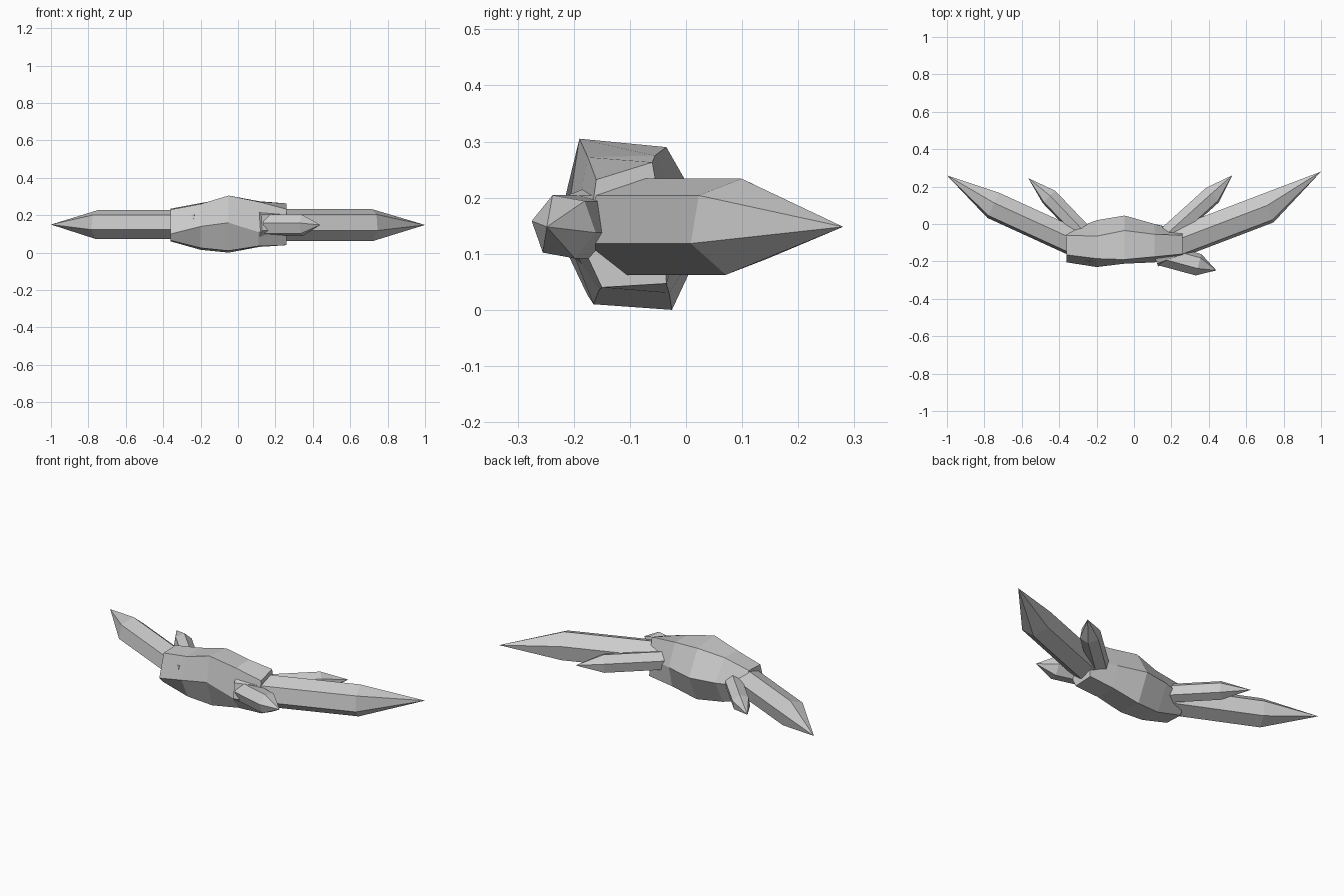
import bpy, bmesh, math
from mathutils import Vector

if "Cube" in bpy.data.objects:
    bpy.data.objects.remove(bpy.data.objects["Cube"], do_unlink=True)

stone = bpy.data.materials.new("pale grey stone")
stone.use_nodes = True
colour = (0.6, 0.6, 0.6, 1)
stone.diffuse_color = colour
stone.node_tree.nodes["Principled BSDF"].inputs["Base Color"].default_value = colour


def finish(name, bm):
    bmesh.ops.recalc_face_normals(bm, faces=bm.faces)
    mesh = bpy.data.meshes.new(name)
    bm.to_mesh(mesh)
    bm.free()
    mesh.materials.append(stone)
    bpy.context.collection.objects.link(bpy.data.objects.new(name, mesh))


def bridge(bm, a, b):
    for i in range(len(a)):
        j = (i + 1) % len(a)
        bm.faces.new((a[i], a[j], b[j], b[i]))


def crystal(name, base, shoulder, tip, radius, turn, height=0.15):
    """Six-sided prism from base to shoulder, closed by a point at the tip."""
    bm = bmesh.new()
    start, end = Vector((*base, height)), Vector((*shoulder, height))
    axis = (end - start).normalized()
    back = Vector((-axis.y, axis.x, 0))
    if back.y < 0:
        back = -back
    rings = []
    for centre in (start, end):
        ring = []
        for k in range(6):
            a = math.radians(turn + 60 * k)
            ring.append(bm.verts.new(centre + radius * (back * math.cos(a) + Vector((0, 0, math.sin(a))))))
        rings.append(ring)
    bridge(bm, *rings)
    bm.faces.new(rings[0])
    point = bm.verts.new((*tip, height))
    for k in range(6):
        bm.faces.new((rings[1][k], rings[1][(k + 1) % 6], point))
    finish(name, bm)


# Central rock: six-sided sections along x, each listed as (y, z) from the
# front top edge, over the back, and round to the front middle edge
sections = {
    -0.36: ((-.165, .23), (-.06, .235), (-.04, .15), (-.06, .06), (-.17, .065), (-.205, .10)),
    -0.20: ((-.185, .26), (-.065, .265), (.02, .15), (-.05, .015), (-.175, .025), (-.23, .14)),
    -0.05: ((-.19, .305), (-.035, .29), (.045, .15), (-.025, 0), (-.165, .01), (-.212, .16)),
    0.11: ((-.175, .272), (-.055, .275), (0, .15), (-.03, .03), (-.155, .035), (-.205, .11)),
    0.26: ((-.16, .232), (-.06, .263), (-.04, .15), (-.035, .047), (-.15, .04), (-.178, .10)),
}
bm = bmesh.new()
rings = [[bm.verts.new((x, y, z)) for y, z in pts] for x, pts in sections.items()]
for a, b in zip(rings, rings[1:]):
    bridge(bm, a, b)
bm.faces.new(rings[0])
bm.faces.new(rings[-1])
finish("central_rock", bm)

# Crystals growing out of both ends
crystal("large_right_crystal", (-.21, -.148), (-.753, .10), (-1, .26), .079, 20)
crystal("large_left_crystal", (.10, -.15), (.717, .085), (1, .28), .087, 20, .148)
crystal("small_right_crystal", (-.24, -.08), (-.455, .145), (-.565, .245), .05, 20)
crystal("small_left_crystal", (.16, -.08), (.42, .155), (.525, .26), .055, 20)
crystal("front_left_crystal", (.15, -.165), (.345, -.218), (.44, -.248), .06, 50, .148)
